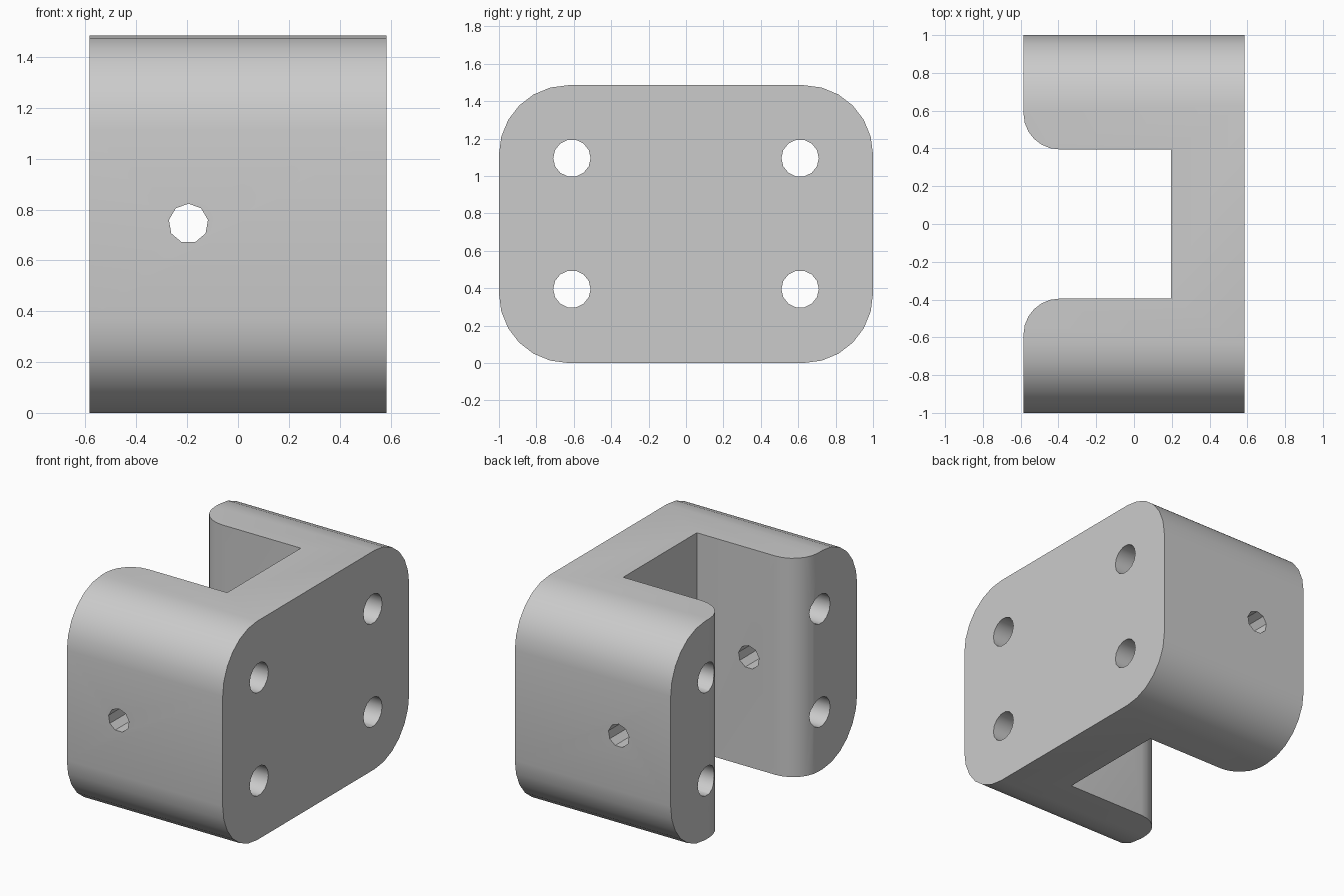
import bpy, bmesh, math
from mathutils import Vector

if "Cube" in bpy.data.objects:
    bpy.data.objects.remove(bpy.data.objects["Cube"], do_unlink=True)

HALF_X, HEIGHT = 0.585, 1.485
CORNER, SLOT, LIP = 0.37, 0.395, 0.19

grey = bpy.data.materials.new("plain_grey")
grey.use_nodes = True
colour = (0.6, 0.6, 0.6, 1)
grey.diffuse_color = colour
grey.node_tree.nodes["Principled BSDF"].inputs["Base Color"].default_value = colour


def arc(cx, cy, r, start, end, steps):
    """Points on an arc, angles in degrees."""
    angles = [math.radians(start + (end - start) * i / steps) for i in range(steps + 1)]
    return [(cx + r * math.cos(a), cy + r * math.sin(a)) for a in angles]


def prism(name, outline, place, direction):
    """Extrude a flat outline; place maps its 2D points into space."""
    bm = bmesh.new()
    face = bm.faces.new([bm.verts.new(place(u, v)) for u, v in outline])
    result = bmesh.ops.extrude_face_region(bm, geom=[face])
    verts = [g for g in result["geom"] if isinstance(g, bmesh.types.BMVert)]
    bmesh.ops.translate(bm, verts=verts, vec=Vector(direction))
    bmesh.ops.recalc_face_normals(bm, faces=bm.faces)
    mesh = bpy.data.meshes.new(name)
    bm.to_mesh(mesh)
    bm.free()
    mesh.materials.append(grey)
    obj = bpy.data.objects.new(name, mesh)
    bpy.context.collection.objects.link(obj)
    return obj


# Rounded block, extruded from side to side
cy, cz = 1 - CORNER, HEIGHT / 2 - CORNER
outline = []
for sy, sz, start in ((1, 1, 0), (-1, 1, 90), (-1, -1, 180), (1, -1, 270)):
    outline += arc(sy * cy, sz * cz, CORNER, start, start + 90, 6)
bracket = prism("bracket", outline,
                lambda y, z: (-HALF_X, y, z + HEIGHT / 2), (2 * HALF_X, 0, 0))

# Channel cutter whose mouth flares into rounded lips
mouth = arc(LIP - HALF_X, SLOT + LIP, LIP, 270, 180, 6) + [(-0.8, SLOT + LIP)]
half = [(0.195, SLOT)] + mouth
slot = half + [(x, -y) for x, y in reversed(half)]
cutters = [prism("slot_cutter", slot, lambda x, y: (x, y, -0.5), (0, 0, 2.5))]

# Four mounting holes and one cross hole
for y in (-0.61, 0.61):
    for z in (0.395, 1.095):
        cutters.append(prism("mounting_hole_cutter", arc(y, z, 0.1, 0, 360, 14)[:-1],
                             lambda a, b: (-1, a, b), (2, 0, 0)))
cutters.append(prism("cross_hole_cutter", arc(-0.195, 0.745, 0.078, 90, 450, 9)[:-1],
                     lambda a, b: (a, -1.5, b), (0, 3, 0)))

# Cut, apply and shade
bpy.ops.object.select_all(action="DESELECT")
bpy.context.view_layer.objects.active = bracket
bracket.select_set(True)
for cutter in cutters:
    cutter.hide_render = True
    mod = bracket.modifiers.new("cut", "BOOLEAN")
    mod.operation, mod.solver, mod.object = "DIFFERENCE", "EXACT", cutter
    bpy.ops.object.modifier_apply(modifier=mod.name)
    bpy.data.objects.remove(cutter, do_unlink=True)
bpy.ops.object.shade_smooth_by_angle(angle=math.radians(32))
